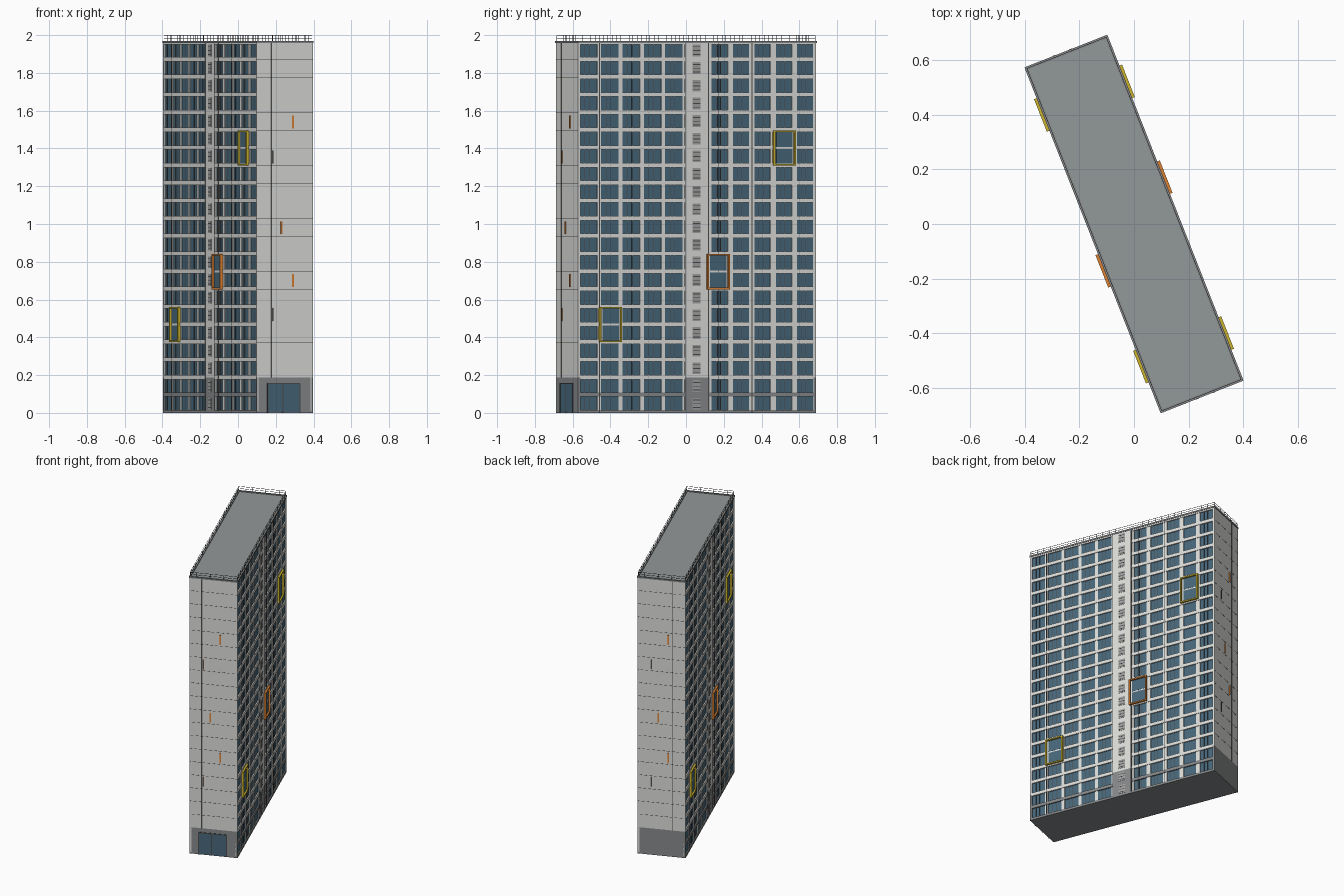
import bpy, math

if "Cube" in bpy.data.objects:
    bpy.data.objects.remove(bpy.data.objects["Cube"])

ANGLE = math.radians(21.5)   # tower is turned on its plot
W, L = 0.160, 0.677          # half width, half length
GL = 0.152                   # glass plane
FLOOR, FLOORS = 0.0935, 21
TOP = FLOOR * FLOORS
BASE = 2 * FLOOR             # height of the dark plinth storeys
BAY, STAIR = 0.1215, 0.0695  # bay width, half width of stair strip


def material(name, r, g, b):
    m = bpy.data.materials.new(name)
    m.diffuse_color = (r, g, b, 1)
    m.use_nodes = True
    m.node_tree.nodes["Principled BSDF"].inputs["Base Color"].default_value = m.diffuse_color
    return m


concrete = material("light concrete", 0.72, 0.72, 0.70)
plinth = material("dark concrete", 0.24, 0.25, 0.255)
roof_grey = material("roof grey", 0.29, 0.315, 0.32)
glass = material("blue glass", 0.062, 0.135, 0.195)
dark = material("dark metal", 0.07, 0.07, 0.07)
louver = material("louver grey", 0.36, 0.36, 0.36)
yellow = material("yellow", 0.60, 0.45, 0.025)
orange = material("orange", 0.72, 0.22, 0.03)


def part(name, mat, boxes, both=False):
    """One object made of boxes (x0,x1,y0,y1,z0,z1); both adds a half-turn copy."""
    boxes = list(boxes)
    if both:
        boxes += [(-b[1], -b[0], -b[3], -b[2], b[4], b[5]) for b in boxes]
    verts, faces = [], []
    for x0, x1, y0, y1, z0, z1 in boxes:
        n = len(verts)
        verts += [(x, y, z) for z in (z0, z1)
                  for x, y in ((x0, y0), (x1, y0), (x1, y1), (x0, y1))]
        faces += [(n + 3, n + 2, n + 1, n), (n + 4, n + 5, n + 6, n + 7)]
        faces += [(n + i, n + (i + 1) % 4, n + 4 + (i + 1) % 4, n + 4 + i) for i in range(4)]
    mesh = bpy.data.meshes.new(name)
    mesh.from_pydata(verts, [], faces)
    mesh.materials.append(mat)
    ob = bpy.data.objects.new(name, mesh)
    ob.rotation_euler.z = ANGLE
    bpy.context.collection.objects.link(ob)
    return ob


# Glazed core, underside and gable walls
part("window_glass", glass, [(-GL, GL, -L + 0.012, L - 0.012, 0.003, TOP - 0.005)])
part("ground_slab", plinth, [(-W, W, -L, L, 0, 0.010)])
part("gable_wall", concrete, [(-W, W, L - 0.014, L, BASE, TOP)], both=True)
part("gable_plinth", plinth, [(-W, W, L - 0.014, L, 0, BASE)], both=True)
part("gable_seams", dark, [(-W, W, L, L + 0.0006, k * FLOOR - 0.0008, k * FLOOR + 0.0008)
                           for k in range(3, FLOORS)], both=True)
part("gable_back_joint", dark, [(-0.074, -0.071, L, L + 0.002, BASE, TOP)])
part("gable_front_joint", dark, [(-0.078, -0.0775, -L - 0.003, -L, BASE, TOP)])

# Piers between bays: slim on one half of the facade, broad on the other
piers, mullions = [], []
for i in range(6):
    ys = -L + i * BAY
    yb = STAIR + i * BAY
    piers += [(max(ys - 0.011, -L), ys + 0.011), (yb - 0.015, min(yb + 0.015, L))]
    if i < 5:
        for y0 in (ys, yb):
            mullions += [y0 + BAY * f for f in (0.34, 0.55)]
part("piers", concrete, [(0.145, 0.157, a, b, 0.01, TOP) for a, b in piers], both=True)
part("pier_joints", dark, [(0.15, 0.161, y - 0.002, y + 0.002, 0, TOP)
                           for y in (-L + BAY, STAIR + 2 * BAY)], both=True)
part("mullions", dark, [(0.145, GL + 0.0008, y - 0.0014, y + 0.0014, 0.01, TOP - 0.01)
                        for y in mullions], both=True)

# Floor bands on both halves
halves = ((-L, -STAIR), (STAIR, L))


def bands(first, last, lo, hi, out):
    return [(0.145, out, a, b, k * FLOOR + lo, k * FLOOR + hi)
            for k in range(first, last) for a, b in halves]


part("floor_bands", concrete, bands(2, FLOORS, -0.009, 0.014, W), both=True)
part("plinth_bands", plinth, bands(0, 1, 0.0, 0.016, W) + bands(1, 2, -0.008, 0.014, W), both=True)
part("top_band", concrete, bands(FLOORS, FLOORS + 1, -0.014, 0, W), both=True)

# Stair strip with louvred slats on every floor
part("stair_strip", concrete, [(0.145, W, -STAIR, STAIR, BASE, TOP)], both=True)
part("stair_plinth", plinth, [(0.145, W, -STAIR, STAIR, 0, BASE)], both=True)
part("stair_louvers", louver,
     [(W - 0.002, W + 0.0015, -0.026, 0.020, k * FLOOR + 0.018, k * FLOOR + 0.080)
      for k in range(FLOORS)], both=True)
part("louver_gaps", dark,
     [(W - 0.002, W + 0.002, -0.024, 0.018, k * FLOOR + 0.026 + s * 0.020, k * FLOOR + 0.030 + s * 0.020)
      for k in range(FLOORS) for s in range(3)], both=True)
part("drain_pipes", dark, [(0.15, 0.1615, y - r, y + r, 0.01, TOP)
                           for y, r in ((-STAIR + 0.002, 0.0015), (STAIR - 0.005, 0.0025),
                                        (0.121, 0.0017))], both=True)


# Projecting coloured frames, two floors tall and one bay wide, with their windows
def frame(y0, k, t=0.009):
    y0, y1, z0, z1 = y0 - 0.003, y0 + BAY + 0.003, k * FLOOR, (k + 2) * FLOOR
    x0, x1 = 0.150, 0.173
    return [(x0, x1, y0, y0 + t, z0, z1), (x0, x1, y1 - t, y1, z0, z1),
            (x0, x1, y0 + t, y1 - t, z0, z0 + t), (x0, x1, y0 + t, y1 - t, z1 - t, z1)]


yellow_spots = ((STAIR + 3 * BAY, 14), (-L + BAY, 4))
orange_spot = (STAIR - 0.012, 7)
part("yellow_frames", yellow, [b for s in yellow_spots for b in frame(*s)], both=True)
part("orange_frame", orange, frame(*orange_spot), both=True)
spots = yellow_spots + (orange_spot,)
part("frame_windows", glass, [(0.15, W + 0.002, y + 0.016, y + BAY - 0.012, k * FLOOR + 0.01 + h, k * FLOOR + 0.089 + h)
                              for y, k in spots for h in (0, FLOOR - 0.005)], both=True)
part("frame_panels", concrete, [(0.15, W + 0.001, y, y + BAY, k * FLOOR + 0.005, (k + 2) * FLOOR - 0.005)
                                for y, k in spots], both=True)

# Slim upright accents on the gables
part("orange_accents", orange, [(x - 0.005, x + 0.005, -L - 0.004, -L, z - 0.034, z + 0.034)
                                for x, z in ((0.045, 1.54), (-0.02, 0.98), (0.045, 0.70))], both=True)
part("dark_accents", dark, [(-0.070, -0.067, -L - 0.004, -L, z - 0.034, z + 0.034)
                            for z in (1.355, 0.52)], both=True)
part("accent_edges", orange, [(-0.067, -0.0665, -L - 0.006, -L, z - 0.034, z + 0.034)
                              for z in (1.355, 0.52)])

# Entrance on the front gable
D0, D1, DH = -0.098, 0.086, 0.155
part("entrance_glass", glass, [(D0, D1, -L - 0.001, -L + 0.005, 0.004, DH)])
part("entrance_frame", dark,
     [(x - 0.003, x + 0.003, -L - 0.003, -L, 0, DH) for x in (D0, -0.012, D1)]
     + [(D0, D1, -L - 0.003, -L, DH - 0.003, DH + 0.003)])

# Roof slab with a low parapet
part("roof", roof_grey, [(-W, W, -L, L, TOP - 0.006, TOP + 0.001)])
P = 0.009
part("parapet", plinth, [(W - P, W + 0.003, -L - 0.003, L + 0.003, TOP - 0.004, TOP + 0.006),
                         (-W + P, W - P, L - P, L + 0.003, TOP - 0.004, TOP + 0.006)], both=True)

# Roof railing: posts and two rails
RX, RY, R = W - 0.004, L - 0.004, 0.0009
rails = []
for z in (1.984, 1.999):
    rails += [(RX - R, RX + R, -RY, RY, z - R, z + R), (-RX, RX, RY - R, RY + R, z - R, z + R)]
for i in range(28):
    y = -RY + i * 2 * RY / 28
    rails.append((RX - R, RX + R, y - R, y + R, TOP, 1.999))
for i in range(7):
    x = -RX + (i + 1) * 2 * RX / 7
    rails.append((x - R, x + R, RY - R, RY + R, TOP, 1.999))
part("roof_railing", dark, rails, both=True)
